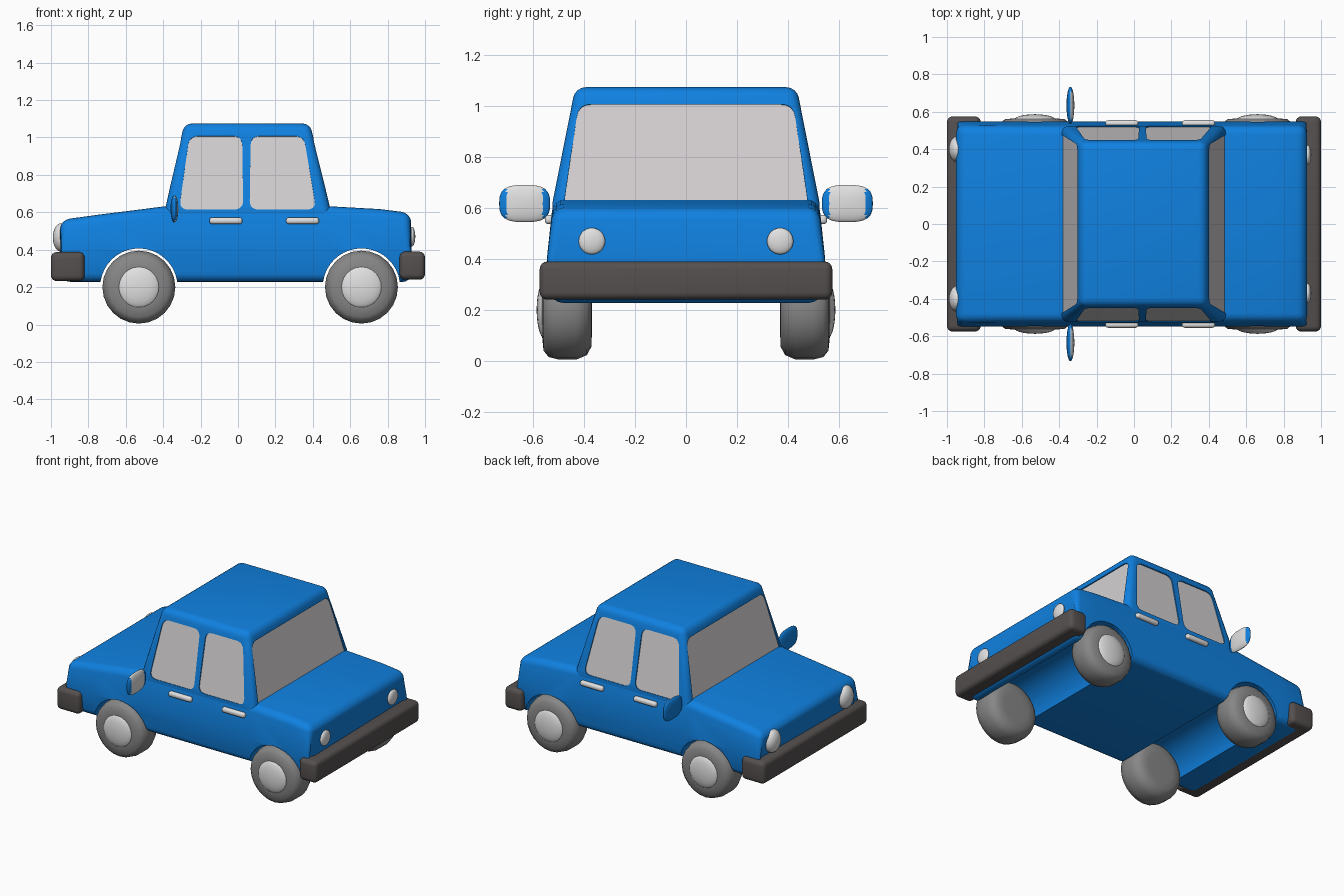
import bpy, bmesh, math
from mathutils import Vector, Matrix

cube = bpy.data.objects.get("Cube")
if cube:
    bpy.data.objects.remove(cube, do_unlink=True)


def material(name, color):
    m = bpy.data.materials.new(name)
    m.use_nodes = True
    m.diffuse_color = (*color, 1)
    m.node_tree.nodes["Principled BSDF"].inputs["Base Color"].default_value = (*color, 1)
    return m


BLUE = material("blue_paint", (0.005, 0.22, 0.75))
SILVER = material("silver", (0.75, 0.75, 0.75))
GLASS = material("window_glass", (0.66, 0.63, 0.64))
RUBBER = material("tyre_rubber", (0.24, 0.24, 0.24))
BUMPER = material("dark_bumper", (0.09, 0.08, 0.078))


def make(name, bm, *mats):
    bmesh.ops.recalc_face_normals(bm, faces=bm.faces)
    mesh = bpy.data.meshes.new(name)
    bm.to_mesh(mesh)
    bm.free()
    ob = bpy.data.objects.new(name, mesh)
    bpy.context.collection.objects.link(ob)
    for m in mats:
        mesh.materials.append(m)
    return ob


def bevel(ob, width, segments=4):
    mod = ob.modifiers.new("bevel", 'BEVEL')
    mod.width, mod.segments = width, segments
    mod.limit_method, mod.angle_limit = 'ANGLE', math.radians(35)


def cut(ob, cutter):
    mod = ob.modifiers.new("cut", 'BOOLEAN')
    mod.operation, mod.object, mod.solver = 'DIFFERENCE', cutter, 'EXACT'
    cutter.hide_render = True
    cutter.hide_set(True)


def finish(ob, angle=40):
    bpy.ops.object.select_all(action='DESELECT')
    ob.select_set(True)
    bpy.context.view_layer.objects.active = ob
    if ob.modifiers:
        bpy.ops.object.convert(target='MESH')
    bpy.ops.object.shade_smooth_by_angle(angle=math.radians(angle))


def loft(name, rings, mat):
    """Skin closed rings of points and cap both ends."""
    bm = bmesh.new()
    loops = [[bm.verts.new(p) for p in ring] for ring in rings]
    n = len(loops[0])
    for a, b in zip(loops, loops[1:]):
        for i in range(n):
            bm.faces.new((a[i], a[(i + 1) % n], b[(i + 1) % n], b[i]))
    bm.faces.new(loops[0])
    bm.faces.new(loops[-1])
    return make(name, bm, mat)


def ellipsoid(name, center, radii, mat):
    bm = bmesh.new()
    bmesh.ops.create_uvsphere(bm, u_segments=24, v_segments=14, radius=1,
                              matrix=Matrix.LocRotScale(Vector(center), None, Vector(radii)))
    ob = make(name, bm, mat)
    finish(ob, 60)
    return ob


def box(name, center, size, mat, width):
    bm = bmesh.new()
    bmesh.ops.create_cube(bm, size=1, matrix=Matrix.LocRotScale(Vector(center), None, Vector(size)))
    ob = make(name, bm, mat)
    bevel(ob, width)
    finish(ob)
    return ob


# Lower body: cross-sections along its length (x at sill, waist, shoulder; shoulder height)
stations = [(-.94, -.968, -.945, .56), (-.74, -.74, -.74, .588), (-.39, -.39, -.39, .632),
            (.49, .49, .49, .632), (.76, .76, .76, .617), (.925, .945, .92, .597)]
rings = []
for xs, xw, xt, zt in stations:
    half = [(xs, .53, .228), (xw, .547, .4), (xt, .522, zt)]
    rings.append(half + [(x, -y, z) for x, y, z in reversed(half)])
body = loft("lower_body", rings, BLUE)
bevel(body, .045)

# Wheel arches cut right across the body
WHEEL_X, WHEEL_Z = (-.53, .66), .2
for x in WHEEL_X:
    bm = bmesh.new()
    bmesh.ops.create_cone(bm, cap_ends=True, segments=40, radius1=.207, radius2=.207, depth=2,
                          matrix=Matrix.Translation((x, 0, WHEEL_Z)) @ Matrix.Rotation(math.pi / 2, 4, 'X'))
    cut(body, make("arch_cutter", bm))
finish(body)

# Cabin: tapered box that sinks into the body
BASE, TOP = .625, 1.075


def taper(z, low, high):
    return low + (high - low) * (z - BASE) / (TOP - BASE)


def side_y(z):
    return taper(z, .524, .435)


def front_x(z):
    return taper(z, -.388, -.287)


def rear_x(z):
    return taper(z, .492, .385)


rings = []
for z, y in ((.5, .53), (BASE, side_y(BASE)), (TOP, side_y(TOP))):
    f, r = front_x(max(z, BASE)), rear_x(max(z, BASE))
    rings.append([(f, -y, z), (r, -y, z), (r, y, z), (f, y, z)])
cabin = loft("cabin", rings, BLUE)
bevel(cabin, .04)


def rounded(corners, radius):
    pts = [Vector(c) for c in corners]
    out = []
    for i, c in enumerate(pts):
        a = c + (pts[i - 1] - c).normalized() * radius
        b = c + (pts[(i + 1) % 4] - c).normalized() * radius
        for k in range(6):
            t = k / 5
            out.append(a * (1 - t) ** 2 + c * 2 * t * (1 - t) + b * t * t)
    return out


def window(name, corners, outward):
    """Recess the cabin and seat a thin pane in it."""
    outline = rounded(corners, .05)
    n = (outline[8] - outline[0]).cross(outline[16] - outline[0]).normalized()
    if n.dot(Vector(outward)) < 0:
        n.negate()
    cut(cabin, loft(name + "_cutter", [[p + n * d for p in outline] for d in (-.011, .05)], BLUE))
    loft(name, [[p + n * d for p in outline] for d in (-.015, -.007)], GLASS)


for s, label in ((1, "left"), (-1, "right")):
    for name, low, high in (("front", (-.315, .028), (-.26, .022)), ("rear", (.062, .418), (.068, .352))):
        shape = [(low[0], .615), (low[1], .615), (high[1], 1.008), (high[0], 1.008)]
        window(f"{name}_{label}_side_window", [(x, s * side_y(z), z) for x, z in shape], (0, s, 0))
shape = [(-.482, .6), (.482, .6), (.422, 1.008), (-.422, 1.008)]
window("windscreen", [(front_x(z), y, z) for y, z in shape], (-1, 0, 0))
window("rear_window", [(rear_x(z), y, z) for y, z in shape], (1, 0, 0))
finish(cabin)

# Bumpers
box("front_bumper", (-.91, 0, .31), (.18, 1.15, .155), BUMPER, .03)
box("rear_bumper", (.932, 0, .315), (.136, 1.15, .15), BUMPER, .03)

# Tyre section as (radius, distance from centre line)
tyre = [(.1, .37), (.145, .372), (.178, .39), (.195, .43), (.195, .5), (.185, .54), (.16, .56), (.11, .565)]
SIDES = 24
for s, label in ((1, "left"), (-1, "right")):
    for end, x in zip(("front", "rear"), WHEEL_X):
        rings = [[(x + r * math.sin(math.tau * i / SIDES), s * y, WHEEL_Z + r * math.cos(math.tau * i / SIDES))
                  for i in range(SIDES)] for r, y in tyre]
        finish(loft(f"{end}_{label}_tyre", rings, RUBBER), 50)
        ellipsoid(f"{end}_{label}_hubcap", (x, s * .555, WHEEL_Z), (.113, .032, .113), SILVER)

    # Lights
    ellipsoid(f"{label}_headlight", (-.945, s * .4, .465), (.045, .07, .077), SILVER)
    ellipsoid(f"{label}_tail_light", (.93, s * .37, .47), (.018, .052, .052), SILVER)

    # Door handles
    for end, x in (("front", -.065), ("rear", .345)):
        box(f"{end}_{label}_door_handle", (x, s * .538, .555), (.176, .034, .036), SILVER, .015)

    # Door mirrors: a flat rounded shell with a bright rear face
    bm = bmesh.new()
    bmesh.ops.create_uvsphere(bm, u_segments=32, v_segments=16, radius=1)
    for v in bm.verts:
        flat = max((abs(v.co.y) ** 3 + abs(v.co.z) ** 3) ** (1 / 3), 1e-6)
        grow = math.hypot(v.co.y, v.co.z) / flat
        v.co = (-.34 + .021 * v.co.x, s * .634 + .1 * v.co.y * grow, .618 + .073 * v.co.z * grow)
    for f in bm.faces:
        c = f.calc_center_median()
        f.material_index = int(c.x > -.34 and abs(c.y - s * .634) < .074)
    finish(make(f"{label}_mirror", bm, BLUE, SILVER), 60)
